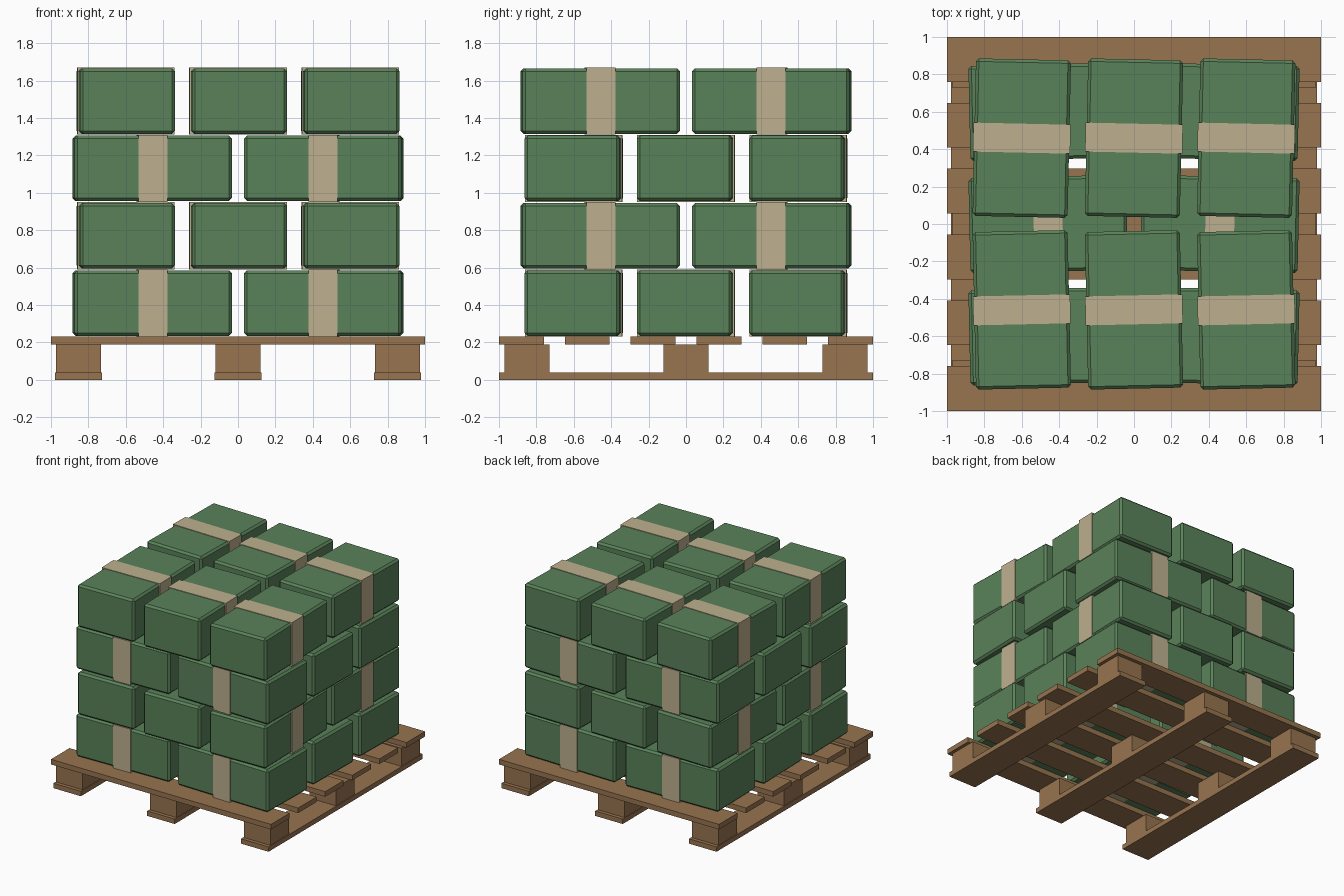
import bpy
from math import radians
from mathutils import Matrix, Vector

cube = bpy.data.objects.get("Cube")
if cube:
    bpy.data.objects.remove(cube, do_unlink=True)


def material(name, rgb):
    mat = bpy.data.materials.new(name)
    mat.use_nodes = True
    mat.diffuse_color = (*rgb, 1)
    mat.node_tree.nodes["Principled BSDF"].inputs["Base Color"].default_value = (*rgb, 1)
    return mat


WOOD = material("pallet wood", (0.314, 0.174, 0.08))
GREEN = material("green carton", (0.102, 0.223, 0.102))
TAPE = material("beige tape", (0.515, 0.434, 0.275))


def block(name, size, centre, mat, turn=0, bevel=0):
    """Box of the given size, turned about its own vertical axis."""
    bpy.ops.mesh.primitive_cube_add(size=1, location=centre)
    obj = bpy.context.object
    obj.name = name
    obj.data.transform(Matrix.Diagonal(Vector((*size, 1))))
    obj.rotation_euler.z = radians(turn)
    obj.data.materials.append(mat)
    if bevel:
        mod = obj.modifiers.new("chamfer", "BEVEL")
        mod.width = bevel
        mod.segments = 1
    return obj


# Pallet: runners, spacer blocks and deck boards
for side, x in (("right", -0.853), ("middle", 0), ("left", 0.853)):
    block(f"runner_{side}", (0.25, 2, 0.04), (x, 0, 0.02), WOOD)
    for place, y in (("front", -0.85), ("middle", 0), ("back", 0.85)):
        block(f"spacer_{side}_{place}", (0.24, 0.24, 0.15), (x, y, 0.114), WOOD)

BOARD = 0.24
for i in range(6):
    y = -0.88 + i * 0.352
    block(f"deck_board_{i + 1}", (2, BOARD, 0.042), (0, y, 0.21), WOOD)

# Cartons: four layers, each turned a quarter turn from the one below
LAYER = 0.36
for layer in range(4):
    z = 0.231 + LAYER * (layer + 0.5)
    quarter = Matrix.Rotation(radians(-90 if layer % 2 == 0 else 0), 3, "Z")
    for row in (-1, 1):
        for col in (-1, 0, 1):
            centre = quarter @ Vector((col * 0.6, row * 0.459, z))
            turn = (-90 if layer % 2 == 0 else 0) - row * 1.25
            tag = f"{layer + 1}_{'front' if row < 0 else 'back'}_{col + 2}"
            block(f"carton_{tag}", (0.508, 0.842, 0.35), centre, GREEN, turn, 0.016)
            # Tape band around the middle of the carton
            block(f"tape_{tag}", (0.52, 0.155, 0.359), centre, TAPE, turn)
